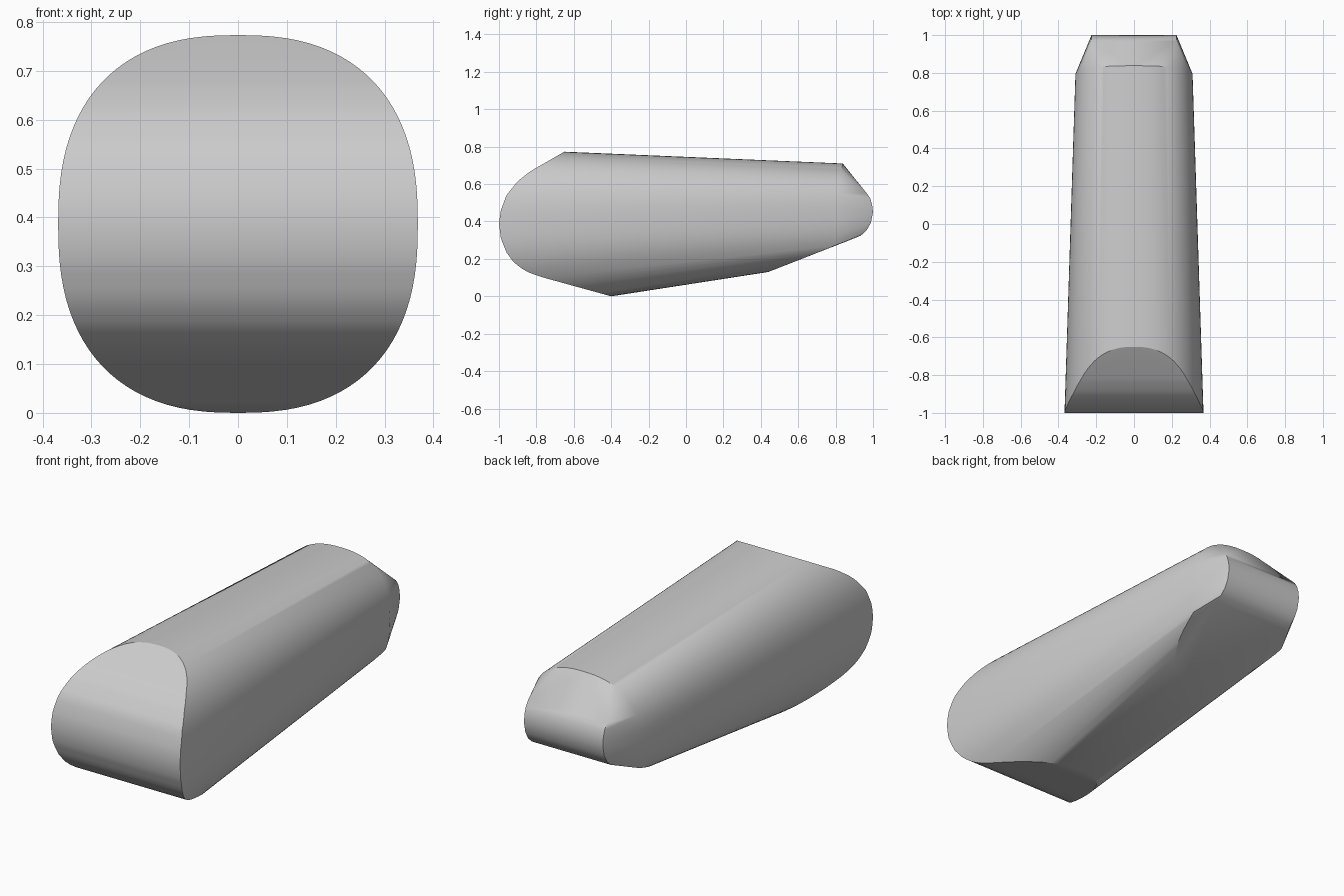
import bpy, bmesh, math

cube = bpy.data.objects.get("Cube")
if cube:
    bpy.data.objects.remove(cube, do_unlink=True)

# Side profile of the rounded nose, as (z, y) from bottom to top
NOSE = [(0, -.4), (.105, -.78), (.135, -.86), (.18, -.92), (.235, -.96),
        (.31, -.99), (.39, -1), (.46, -.99), (.54, -.96), (.615, -.9),
        (.67, -.83), (.773, -.65)]
# Side profile of the rounded tail, as (y, z)
TAIL = [(.9, .31), (.935, .325), (.965, .352), (.988, .392), (1, .45),
        (.995, .49), (.985, .523), (.967, .55)]
TAIL_HALF_WIDTH = .225


def interpolate(table, t):
    for (a, fa), (b, fb) in zip(table, table[1:]):
        if t <= b:
            return fa + (fb - fa) * (t - a) / (b - a)
    return table[-1][1]


def oval(half_width, bottom, top, steps=96, power=2.45):
    """Points of a squarish oval in the x-z plane."""
    mid, half = (top + bottom) / 2, (top - bottom) / 2
    for i in range(steps):
        a = math.tau * i / steps
        c, s = math.cos(a), math.sin(a)
        yield (half_width * math.copysign(abs(c) ** (2 / power), c),
               mid + half * math.copysign(abs(s) ** (2 / power), s))


def tail_cut(z):
    """Where the tapered body ends: near-vertical above, sloping below."""
    upper = .838 - .043 * min(1, max(0, (.71 - z) / .25))
    return min(upper, .44 + (z - .13) * 2.55)


# Rim of the nose, rim of the rear body and the narrow tail roll
points = [(x, interpolate(NOSE, z), z) for x, z in oval(.368, 0, .773)]
points += [(x, tail_cut(z), z) for x, z in oval(.31, .13, .71)]
points += [(side * TAIL_HALF_WIDTH, y, z) for y, z in TAIL for side in (-1, 1)]

# Stretch one convex skin over the rims
bm = bmesh.new()
for p in points:
    bm.verts.new(p)
bmesh.ops.convex_hull(bm, input=bm.verts[:])
bmesh.ops.delete(bm, geom=[v for v in bm.verts if not v.link_faces], context='VERTS')
bmesh.ops.recalc_face_normals(bm, faces=bm.faces[:])
mesh = bpy.data.meshes.new("tapered_body")
bm.to_mesh(mesh)
bm.free()

body = bpy.data.objects.new("tapered_body", mesh)
bpy.context.collection.objects.link(body)

# Plain grey surface
grey = bpy.data.materials.new("light_grey")
grey.use_nodes = True
colour = (.6, .6, .6, 1)
grey.diffuse_color = colour
grey.node_tree.nodes["Principled BSDF"].inputs["Base Color"].default_value = colour
mesh.materials.append(grey)

bpy.ops.object.select_all(action='DESELECT')
body.select_set(True)
bpy.context.view_layer.objects.active = body
bpy.ops.object.shade_smooth_by_angle(angle=math.radians(30))
